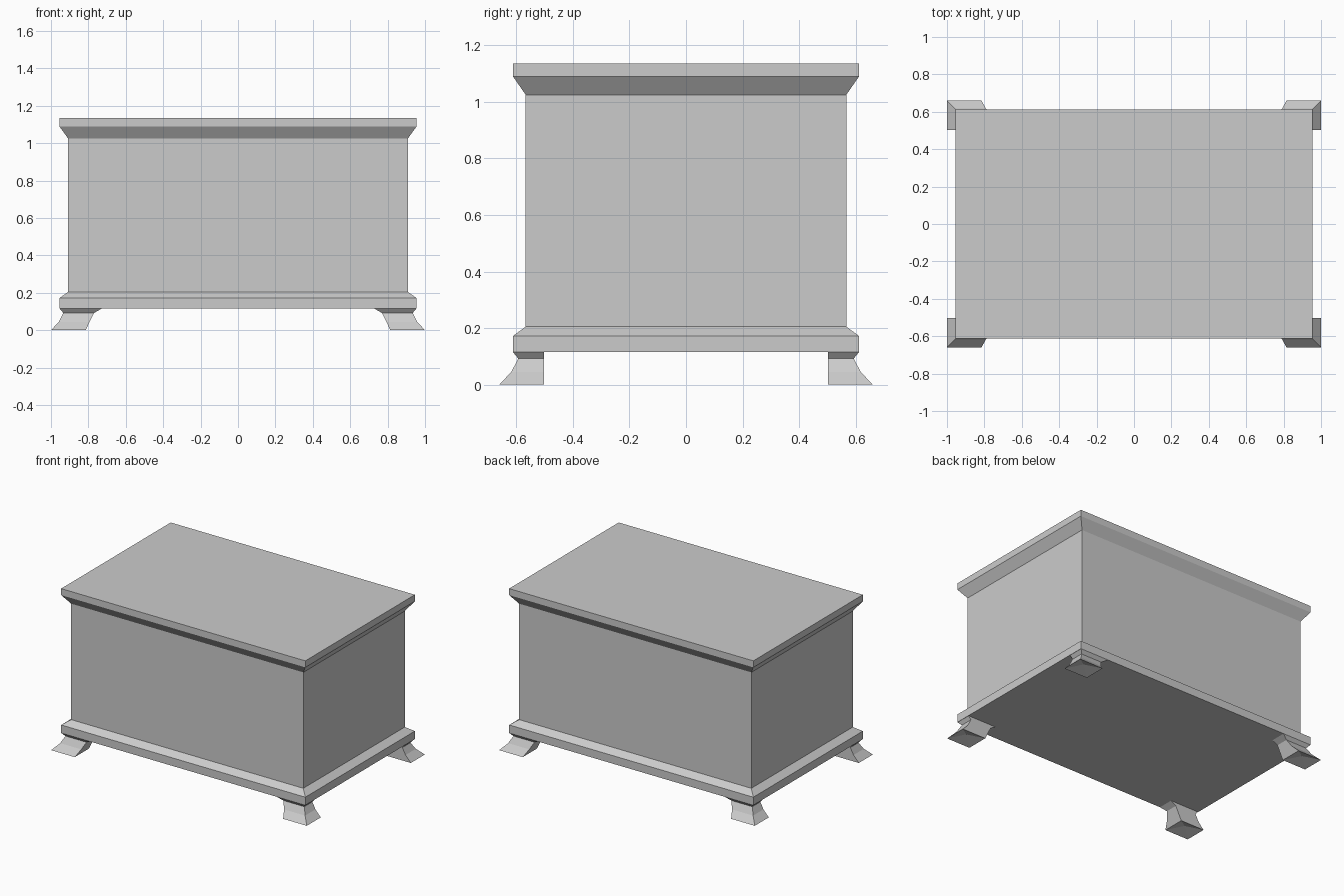
import bpy
import bmesh

cube = bpy.data.objects.get("Cube")
if cube:
    bpy.data.objects.remove(cube, do_unlink=True)

grey = bpy.data.materials.new("plain grey")
grey.use_nodes = True
colour = (0.6, 0.6, 0.6, 1)
grey.diffuse_color = colour
grey.node_tree.nodes["Principled BSDF"].inputs["Base Color"].default_value = colour


def loft(name, sections, sx=1, sy=1, hollow=0):
    """Stack rectangles (z, x0, x1, y0, y1) into a closed solid."""
    bm = bmesh.new()
    rings = []
    for z, x0, x1, y0, y1 in sections:
        corners = ((x0, y0), (x1, y0), (x1, y1), (x0, y1))
        rings.append([bm.verts.new((x * sx, y * sy, z)) for x, y in corners])
    for low, high in zip(rings, rings[1:]):
        for i in range(4):
            j = (i + 1) % 4
            bm.faces.new((low[i], low[j], high[j], high[i]))
    bottom = bm.faces.new(rings[0][::-1])
    bm.faces.new(rings[-1])
    if hollow:
        # shallow recess under the foot
        centre = bmesh.ops.poke(bm, faces=[bottom])["verts"][0]
        centre.co.z += hollow
    bmesh.ops.recalc_face_normals(bm, faces=bm.faces[:])
    mesh = bpy.data.meshes.new(name)
    bm.to_mesh(mesh)
    bm.free()
    mesh.materials.append(grey)
    obj = bpy.data.objects.new(name, mesh)
    bpy.context.collection.objects.link(obj)
    return obj


# Chest: base moulding, straight box and flared lid in one profile
wide, deep = 0.955, 0.612
box_w, box_d = 0.908, 0.567
profile = [(0.115, wide, deep), (0.172, wide, deep), (0.205, box_w, box_d),
           (1.025, box_w, box_d), (1.09, wide, deep), (1.136, wide, deep)]
loft("chest_body", [(z, -x, x, -y, y) for z, x, y in profile])

# Feet: flared bracket shapes, mirrored to the four corners
foot = [(0, 0.815, 1.0, 0.503, 0.66), (0.045, 0.793, 0.958, 0.503, 0.618),
        (0.092, 0.77, 0.934, 0.503, 0.593), (0.115, 0.73, 0.953, 0.503, 0.612)]
for side, sx in (("left", 1), ("right", -1)):
    for end, sy in (("front", -1), ("back", 1)):
        loft(f"{end}_{side}_foot", foot, sx, sy, hollow=0.03)
